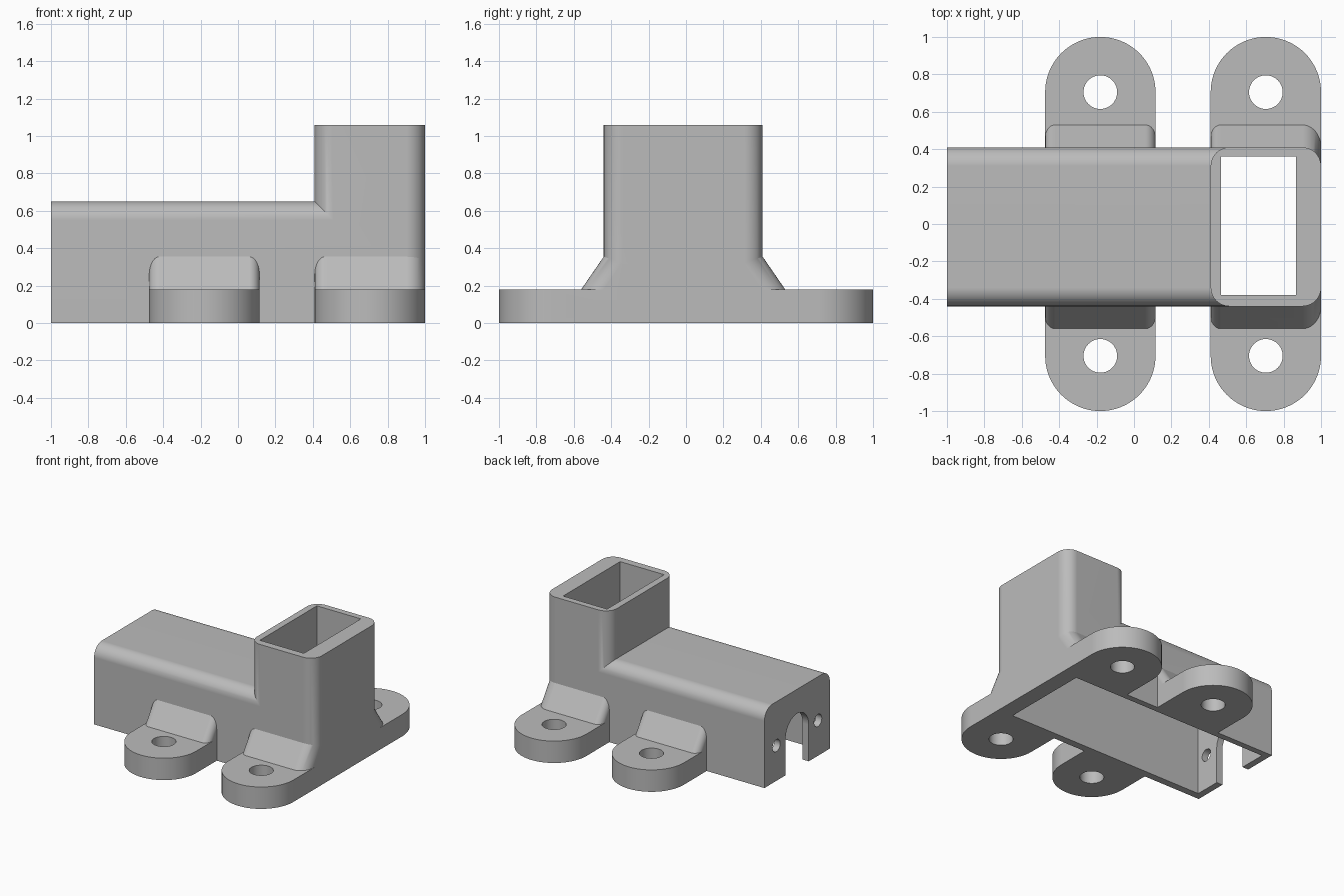
import bpy, bmesh, math
from mathutils import Vector

if "Cube" in bpy.data.objects:
    bpy.data.objects.remove(bpy.data.objects["Cube"])

FRONT, BACK = -0.44, 0.41        # outer side walls
MID = (FRONT + BACK) / 2
TOWER_X = 0.41                   # left face of the upright socket
LUG_R = 0.295
LUG_Y = 1 - LUG_R
LUG_XS = (-0.18, 1 - LUG_R)
LUG_H = 0.18


def prism(name, outline, sweep, bevel_rule=None, radius=0.1):
    """Extrude a planar outline; optionally round the edges picked by a rule."""
    bm = bmesh.new()
    face = bm.faces.new([bm.verts.new(p) for p in outline])
    result = bmesh.ops.extrude_face_region(bm, geom=[face], use_keep_orig=True)
    new_verts = [g for g in result["geom"] if isinstance(g, bmesh.types.BMVert)]
    bmesh.ops.translate(bm, vec=sweep, verts=new_verts)
    bmesh.ops.recalc_face_normals(bm, faces=bm.faces)
    if bevel_rule:
        edges = [e for e in bm.edges if bevel_rule(e.verts[0].co, e.verts[1].co)]
        for e in edges:
            r = radius(e.verts[0].co) if callable(radius) else radius
            if e.is_valid:
                bmesh.ops.bevel(bm, geom=[e], offset=r, segments=10,
                                profile=0.5, affect='EDGES')
    bmesh.ops.recalc_face_normals(bm, faces=bm.faces)
    mesh = bpy.data.meshes.new(name)
    bm.to_mesh(mesh)
    bm.free()
    obj = bpy.data.objects.new(name, mesh)
    bpy.context.collection.objects.link(obj)
    return obj


def box(name, x0, x1, y0, y1, z0, z1, **kw):
    base = [(x0, y0, z0), (x1, y0, z0), (x1, y1, z0), (x0, y1, z0)]
    return prism(name, base, (0, 0, z1 - z0), **kw)


def arc(r, start, end, steps):
    angles = [start + (end - start) * i / steps for i in range(steps + 1)]
    return [(r * math.cos(a), r * math.sin(a)) for a in angles]


def combine(target, tool, operation):
    mod = target.modifiers.new(operation.lower(), 'BOOLEAN')
    mod.operation = operation
    mod.solver = 'EXACT'
    mod.object = tool
    bpy.context.view_layer.objects.active = target
    bpy.ops.object.modifier_apply(modifier=mod.name)
    bpy.data.objects.remove(tool)


# Horizontal channel with rounded top edges
bracket = box("socket_bracket", -1, 0.8, FRONT, BACK, 0, 0.65,
              bevel_rule=lambda a, b: a.z > 0.5 and b.z > 0.5 and abs(a.x - b.x) > 1)

# Upright socket with rounded vertical corners
tower = box("upright_socket", TOWER_X, 1, FRONT, BACK, 0, 1.06,
            bevel_rule=lambda a, b: abs(a.z - b.z) > 1)
combine(bracket, tower, 'UNION')

# Screw lugs and their sloped gussets, on both sides
for side, wall in ((1, BACK), (-1, FRONT)):
    for cx in LUG_XS:
        outline = [(cx + x, side * (LUG_Y + y), 0)
                   for x, y in arc(LUG_R, 0, math.pi, 40)]
        inner = wall - side * 0.11
        outline += [(cx - LUG_R, inner, 0), (cx + LUG_R, inner, 0)]
        combine(bracket, prism("screw_lug", outline, (0, 0, LUG_H)), 'UNION')

        profile = [(0.175, 0.1), (-0.1, 0.5), (-0.1, 0.1)]
        outline = [(cx - LUG_R, wall + side * d, z) for d, z in profile]
        gusset = prism("gusset", outline, (2 * LUG_R, 0, 0),
                       bevel_rule=lambda a, b: abs(a.y - b.y) > 0.1 and abs(a.z - b.z) > 0.1,
                       radius=lambda p: 0.1 if p.x > 0.9 else 0.055)
        combine(bracket, gusset, 'UNION')

# Cavities: open-bottomed channel and the socket bore above it
combine(bracket, box("channel_cavity", -0.945, 0.865, -0.38, 0.36, -0.2, 0.59), 'DIFFERENCE')
combine(bracket, box("socket_bore", 0.465, 0.865, -0.38, 0.36, 0.3, 1.3), 'DIFFERENCE')

# Screw holes through the lugs
for side in (1, -1):
    for cx in LUG_XS:
        ring = [(cx + x, side * LUG_Y + y, -0.1) for x, y in arc(0.09, 0, math.tau, 40)[:-1]]
        combine(bracket, prism("lug_hole", ring, (0, 0, 0.4)), 'DIFFERENCE')

# Arched slot and two small holes in the end wall
arch = [(-1.1, MID + y, 0.3 + z) for y, z in arc(0.15, 0, math.pi, 32)]
arch += [(-1.1, MID - 0.15, -0.1), (-1.1, MID + 0.15, -0.1)]
combine(bracket, prism("end_slot", arch, (0.25, 0, 0)), 'DIFFERENCE')
for side in (1, -1):
    ring = [(-1.1, MID + side * 0.27 + y, 0.29 + z)
            for y, z in arc(0.05, 0, math.tau, 28)[:-1]]
    combine(bracket, prism("end_hole", ring, (0.25, 0, 0)), 'DIFFERENCE')

# Plain grey finish
grey = bpy.data.materials.new("light_grey")
grey.use_nodes = True
colour = (0.5, 0.5, 0.5, 1)
grey.diffuse_color = colour
grey.node_tree.nodes["Principled BSDF"].inputs["Base Color"].default_value = colour
bracket.data.materials.clear()
bracket.data.materials.append(grey)
for poly in bracket.data.polygons:
    poly.material_index = 0

# Smooth the rounds while keeping flat faces crisp
bpy.ops.object.select_all(action='DESELECT')
bracket.select_set(True)
bpy.context.view_layer.objects.active = bracket
bpy.ops.object.shade_smooth_by_angle(angle=math.radians(25))
weighted = bracket.modifiers.new("weighted_normals", 'WEIGHTED_NORMAL')
weighted.keep_sharp = True
